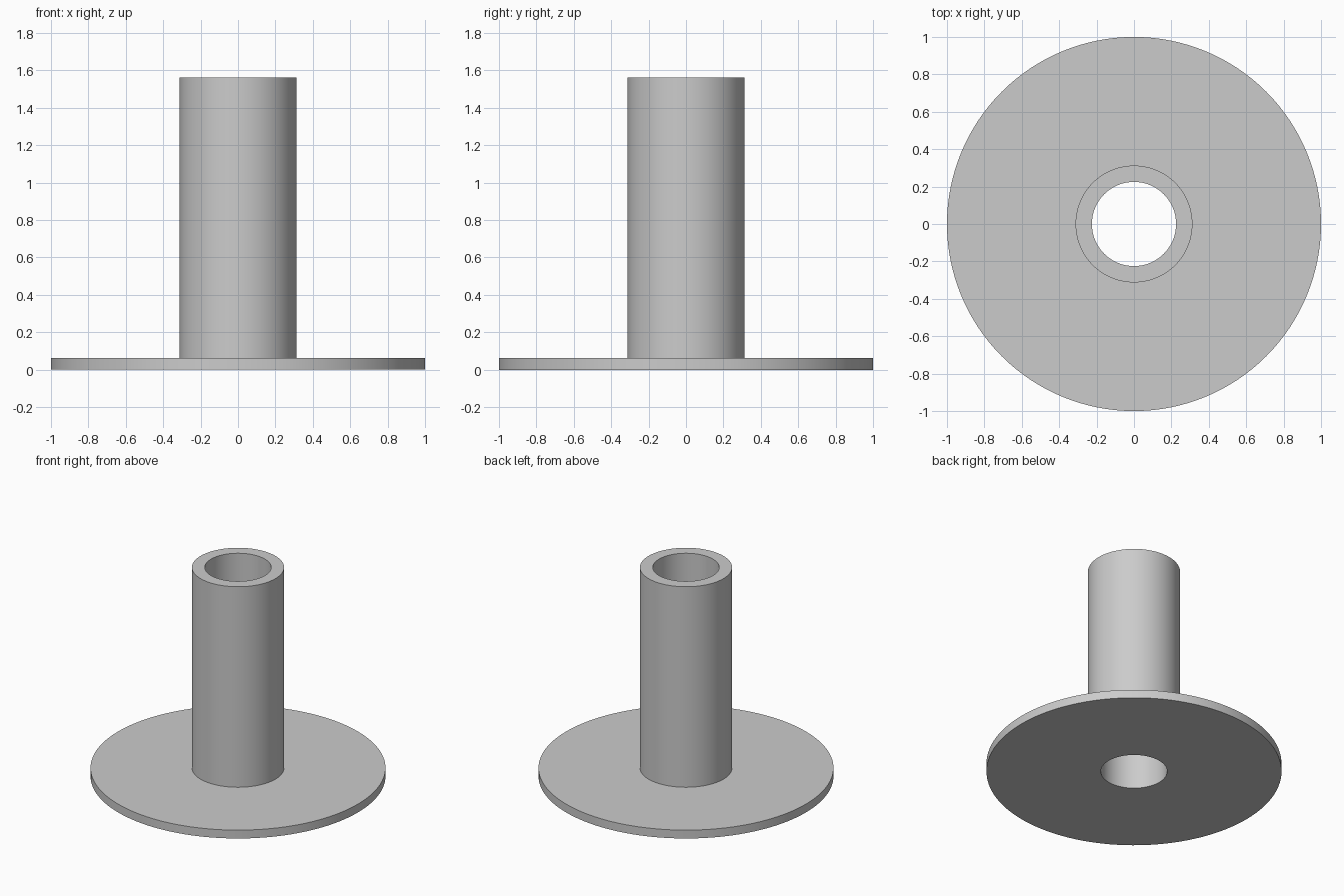
import bpy
import bmesh
import math

SEGMENTS = 128
BORE, TUBE, FLANGE = 0.225, 0.3125, 1.0
THICKNESS, HEIGHT = 0.0625, 1.5625

cube = bpy.data.objects.get("Cube")
if cube:
    bpy.data.objects.remove(cube, do_unlink=True)


def make_material(name, colour):
    mat = bpy.data.materials.new(name)
    mat.use_nodes = True
    mat.diffuse_color = colour
    mat.node_tree.nodes["Principled BSDF"].inputs["Base Color"].default_value = colour
    return mat


def lathe(name, profile, mat):
    """Revolve a closed (radius, height) profile around the z axis."""
    bm = bmesh.new()
    verts = [bm.verts.new((r, 0, z)) for r, z in profile]
    edges = [bm.edges.new((v, verts[i - 1])) for i, v in enumerate(verts)]
    bmesh.ops.spin(bm, geom=verts + edges, cent=(0, 0, 0), axis=(0, 0, 1),
                   angle=math.tau, steps=SEGMENTS, use_merge=True)
    bmesh.ops.remove_doubles(bm, verts=bm.verts, dist=0.0001)
    bmesh.ops.recalc_face_normals(bm, faces=bm.faces)
    mesh = bpy.data.meshes.new(name)
    bm.to_mesh(mesh)
    bm.free()
    mesh.materials.append(mat)
    obj = bpy.data.objects.new(name, mesh)
    bpy.context.collection.objects.link(obj)
    bpy.ops.object.select_all(action="DESELECT")
    obj.select_set(True)
    bpy.context.view_layer.objects.active = obj
    bpy.ops.object.shade_smooth_by_angle(angle=math.radians(30))
    return obj


grey = make_material("light grey", (0.6, 0.6, 0.6, 1))

# Round flange and hollow tube in one piece, with the bore running right through
lathe("flanged_tube", [
    (BORE, 0), (FLANGE, 0), (FLANGE, THICKNESS),
    (TUBE, THICKNESS), (TUBE, HEIGHT), (BORE, HEIGHT),
], grey)
